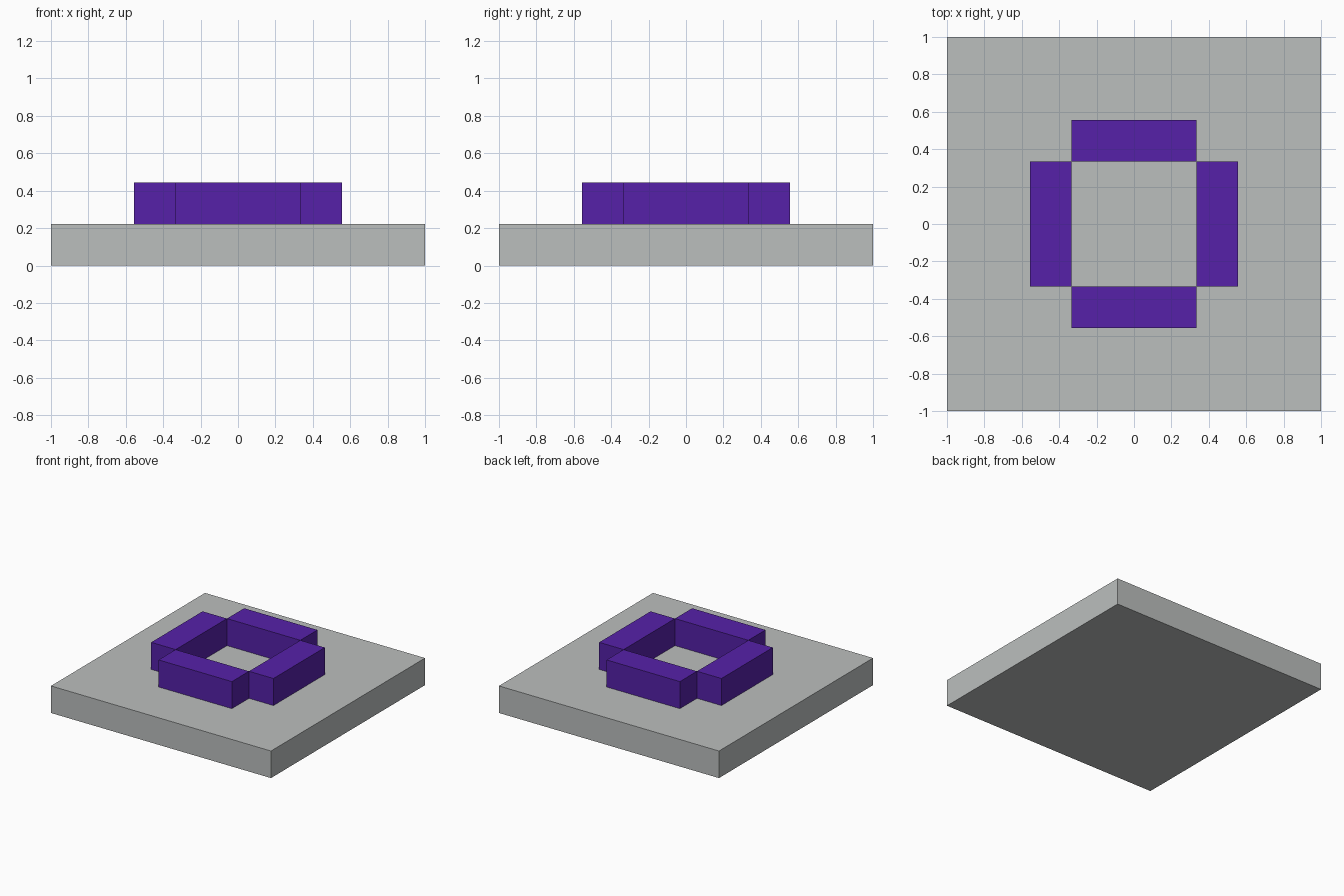
import bpy
from math import pi
from mathutils import Matrix

cube = bpy.data.objects.get("Cube")
if cube:
    bpy.data.objects.remove(cube, do_unlink=True)

UNIT = 2 / 9  # thickness shared by the slab and the blocks


def material(name, rgb):
    mat = bpy.data.materials.new(name)
    mat.use_nodes = True
    mat.diffuse_color = (*rgb, 1)
    mat.node_tree.nodes["Principled BSDF"].inputs["Base Color"].default_value = (*rgb, 1)
    return mat


def box(name, size, centre, mat, turn=0):
    """Add a box, turned about the z axis through the origin."""
    bpy.ops.mesh.primitive_cube_add(size=1)
    obj = bpy.context.object
    obj.name = name
    obj.data.transform(Matrix.Rotation(turn, 4, "Z")
                       @ Matrix.Translation(centre)
                       @ Matrix.Diagonal((*size, 1)))
    obj.data.materials.append(mat)
    return obj


grey = material("light grey", (0.50, 0.52, 0.515))
purple = material("purple", (0.092, 0.015, 0.395))

# Square base slab
box("base_slab", (2, 2, UNIT), (0, 0, UNIT / 2), grey)

# Four blocks around an open square, meeting at their corners
for i, side in enumerate(("front", "left", "back", "right")):
    box(side + "_block", (3 * UNIT, UNIT, UNIT),
        (0, -2 * UNIT, 1.5 * UNIT), purple, i * pi / 2)
